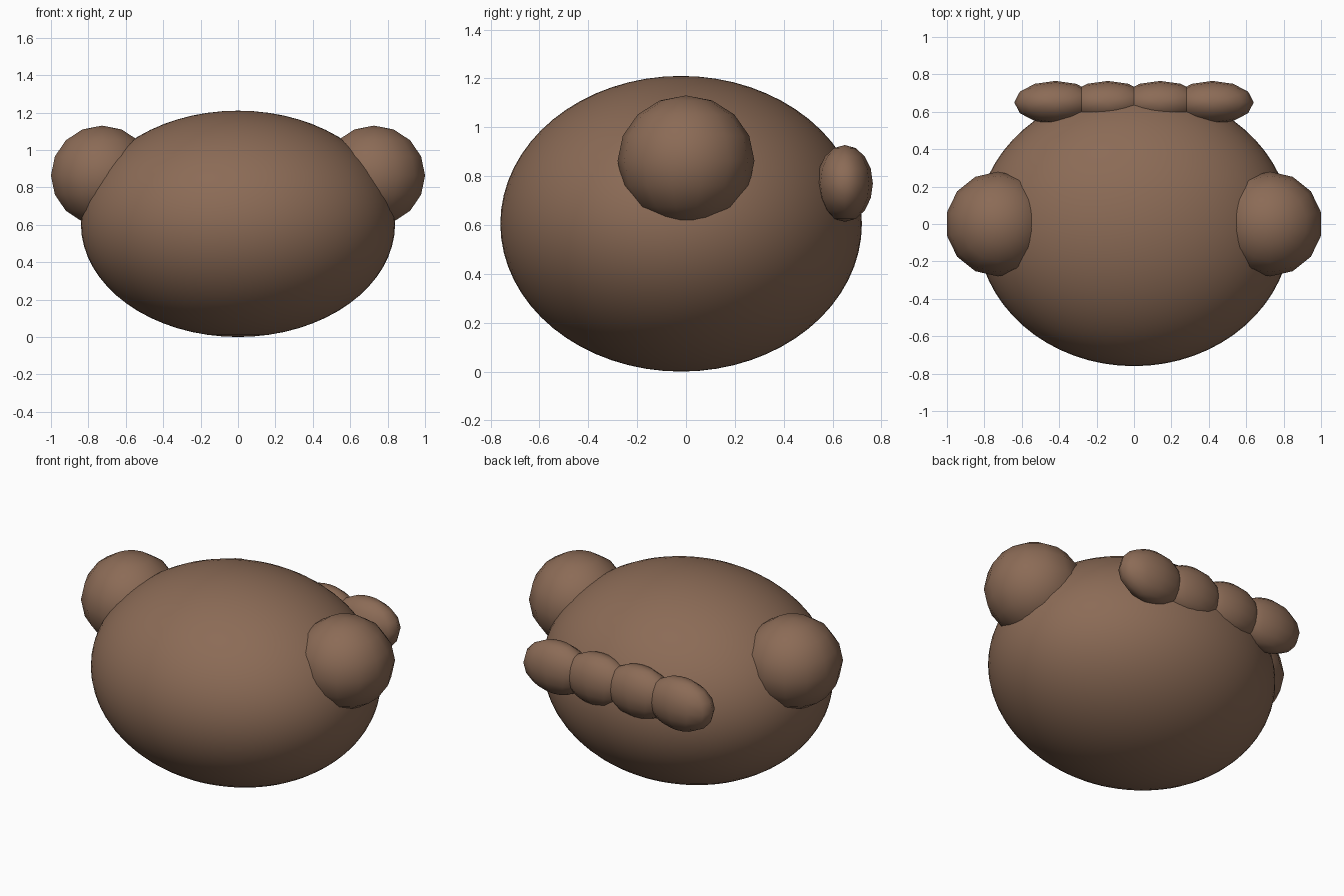
import bpy

cube = bpy.data.objects.get("Cube")
if cube:
    bpy.data.objects.remove(cube, do_unlink=True)

# Single brown fur colour
brown = bpy.data.materials.new("brown")
brown.use_nodes = True
colour = (0.26, 0.147, 0.093, 1)
brown.diffuse_color = colour
shader = brown.node_tree.nodes["Principled BSDF"]
shader.inputs["Base Color"].default_value = colour
shader.inputs["Roughness"].default_value = 0.8


def ellipsoid(name, centre, radii, segments, rings):
    """Add a smooth, stretched UV sphere."""
    bpy.ops.mesh.primitive_uv_sphere_add(
        segments=segments, ring_count=rings, radius=1, location=centre)
    obj = bpy.context.object
    obj.name = name
    obj.scale = radii
    bpy.ops.object.transform_apply(location=False, rotation=False, scale=True)
    bpy.ops.object.shade_smooth()
    obj.data.materials.append(brown)
    return obj


# Main rounded mass
ellipsoid("body", (0, -0.02, 0.605), (0.84, 0.74, 0.605), 64, 32)

for side, sign in (("left", 1), ("right", -1)):
    # Round lobe on each upper side
    ellipsoid(side + "_ear", (sign * 0.727, 0, 0.863), (0.28, 0.28, 0.267), 14, 8)
    # Row of overlapping lumps across the back
    for place, x in (("inner", 0.14), ("outer", 0.42)):
        ellipsoid(f"{side}_{place}_back_lump", (sign * x, 0.65, 0.77),
                  (0.22, 0.115, 0.157), 12, 8)
